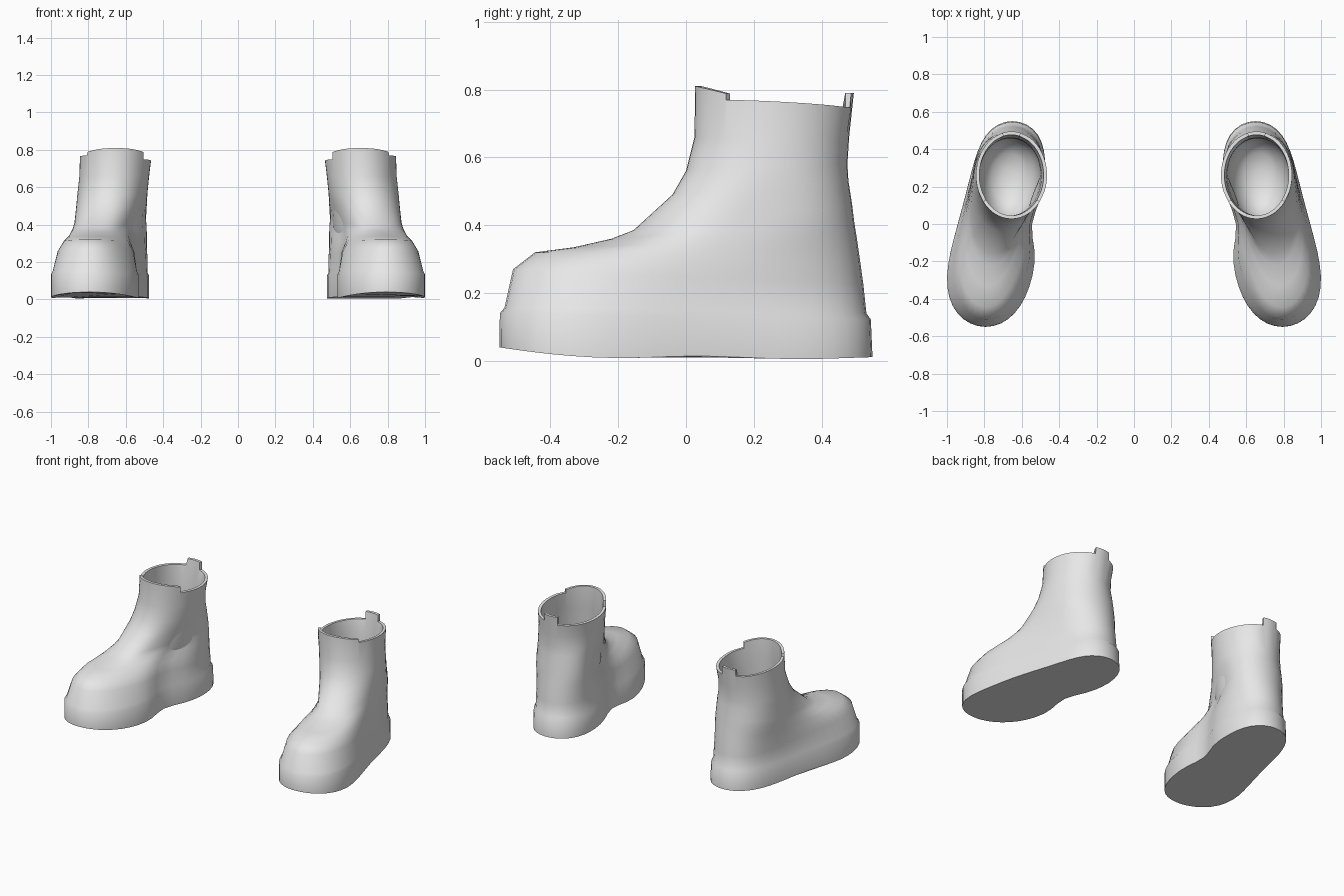
import bpy, bmesh, math

if "Cube" in bpy.data.objects:
    bpy.data.objects.remove(bpy.data.objects["Cube"], do_unlink=True)

grey = bpy.data.materials.new("plain_grey")
grey.diffuse_color = (0.8, 0.8, 0.8, 1)
grey.use_nodes = True
grey.node_tree.nodes["Principled BSDF"].inputs["Base Color"].default_value = (0.8, 0.8, 0.8, 1)

SEG = 48      # points around each ring
COLLAR = 7    # segments each side of the front that form the raised collar
TAB = 2       # segments each side of the back that form the pull tab


def ring(yf, zf, yb, zb, cf, wf, ch, wh, nf, nh, pinch=0.0):
    """Foot-shaped outline: front and back points, centre, half width and
    roundness at toe and heel, and the depth of the arch on the inner side."""
    pts = []
    for i in range(SEG):
        t = 2 * math.pi * i / SEG
        u = -math.cos(t)
        s = (u + 1) / 2
        k = s * s * (3 - 2 * s)
        side = math.copysign(1, math.sin(t))
        n = nf if u < 0 else nh
        half = (wf + (wh - wf) * k) * math.sqrt(max(0, 1 - abs(u) ** n))
        x = cf + (ch - cf) * k + side * half
        if side < 0:
            x += pinch * math.exp(-((s - 0.5) / 0.12) ** 2)
        pts.append([x, yf + (yb - yf) * s, zf + (zb - zf) * s])
    return pts


def sole_bottom(*shape):
    """Ground outline with toe spring and a slight arch."""
    pts = ring(-0.55, 0, 0.55, 0, *shape)
    for p in pts:
        y = p[1]
        p[2] = (0.004 + 0.036 * max(0, (-y - 0.10) / 0.45) ** 2
                + 0.010 * math.exp(-((y - 0.03) / 0.2) ** 2)
                + 0.007 * max(0, (y - 0.35) / 0.2))
    return pts


def rim(*shape):
    """Opening edge, leaning inward, with raised front collar and back tab."""
    pts = ring(*shape)
    for p in pts:
        p[2] += 0.06 * (p[0] - 0.655)
    for sgn in (1, -1):
        # double the end points so that the steps are upright
        for end, nxt in ((COLLAR, COLLAR + 1), (SEG // 2 - TAB, SEG // 2 - TAB - 1)):
            pts[sgn * nxt][:2] = pts[sgn * end][:2]
    for i in range(-COLLAR, COLLAR + 1):
        pts[i][2] = 0.81 - 0.022 * (abs(i) / COLLAR) ** 2
    for i in range(SEG // 2 - TAB, SEG // 2 + TAB + 1):
        pts[i][2] = 0.79
    return pts


def loft(rings):
    bm = bmesh.new()
    rows = [[bm.verts.new(p) for p in r] for r in rings]
    for a, b in zip(rows, rows[1:]):
        for i in range(SEG):
            j = (i + 1) % SEG
            bm.faces.new((a[i], a[j], b[j], b[i]))
    bm.faces.new(rows[0][::-1])
    bm.faces.new(rows[-1])
    return bm


def make_boot(name, sign):
    sole_shape = (0.793, 0.25, 0.65, 0.192, 3.3, 5.0, 0.045)
    sole = [sole_bottom(*sole_shape),
            ring(-0.549, 0.140, 0.545, 0.122, *sole_shape),
            ring(-0.535, 0.157, 0.532, 0.140, 0.793, 0.240, 0.651, 0.185, 3.3, 4.8, 0.042)]
    # toe, instep and shaft
    upper = [ring(*r) for r in (
        (-0.510, 0.270, 0.523, 0.225, 0.790, 0.212, 0.652, 0.190, 3.0, 4.4, 0.035),
        (-0.445, 0.320, 0.514, 0.290, 0.790, 0.172, 0.653, 0.195, 2.8, 4.0, 0.025),
        (-0.330, 0.335, 0.504, 0.360, 0.780, 0.145, 0.653, 0.199, 2.6, 3.8, 0.015),
        (-0.220, 0.360, 0.496, 0.410, 0.760, 0.140, 0.656, 0.199, 2.5, 3.6, 0.010),
        (-0.155, 0.385, 0.490, 0.460, 0.745, 0.142, 0.657, 0.198, 2.4, 3.3),
        (-0.040, 0.490, 0.479, 0.530, 0.703, 0.170, 0.658, 0.195, 2.2, 2.6),
        (0.000, 0.560, 0.476, 0.580, 0.682, 0.180, 0.662, 0.192, 2.1, 2.2),
        (0.025, 0.660, 0.481, 0.660, 0.663, 0.186, 0.660, 0.187, 2.0, 2.0))]
    edge = [rim(0.027, 0.765, 0.495, 0.742, 0.655, 0.190, 0.655, 0.190, 2.0, 2.0),
            rim(0.045, 0.765, 0.477, 0.742, 0.655, 0.172, 0.655, 0.172, 2.0, 2.0)]
    # lining, rounding into the foot bed
    lining = [ring(*r) for r in (
        (0.045, 0.660, 0.461, 0.660, 0.663, 0.167, 0.660, 0.167, 2.0, 2.0),
        (0.020, 0.520, 0.458, 0.520, 0.675, 0.162, 0.662, 0.170, 2.0, 2.2),
        (0.020, 0.380, 0.462, 0.380, 0.675, 0.155, 0.662, 0.165, 2.0, 2.2),
        (0.050, 0.270, 0.440, 0.270, 0.675, 0.130, 0.664, 0.140, 2.0, 2.0),
        (0.120, 0.210, 0.380, 0.210, 0.675, 0.085, 0.668, 0.090, 2.0, 2.0),
        (0.210, 0.190, 0.290, 0.190, 0.672, 0.030, 0.672, 0.030, 2.0, 2.0))]
    bm = loft(sole + upper + edge + lining)
    if sign < 0:
        for v in bm.verts:
            v.co.x *= -1
        bmesh.ops.reverse_faces(bm, faces=bm.faces[:])
    me = bpy.data.meshes.new(name)
    bm.to_mesh(me)
    bm.free()
    me.materials.append(grey)
    ob = bpy.data.objects.new(name, me)
    bpy.context.collection.objects.link(ob)
    bpy.ops.object.select_all(action='DESELECT')
    ob.select_set(True)
    bpy.context.view_layer.objects.active = ob
    bpy.ops.object.shade_smooth_by_angle(angle=math.radians(62))


make_boot("left_boot", 1)
make_boot("right_boot", -1)
